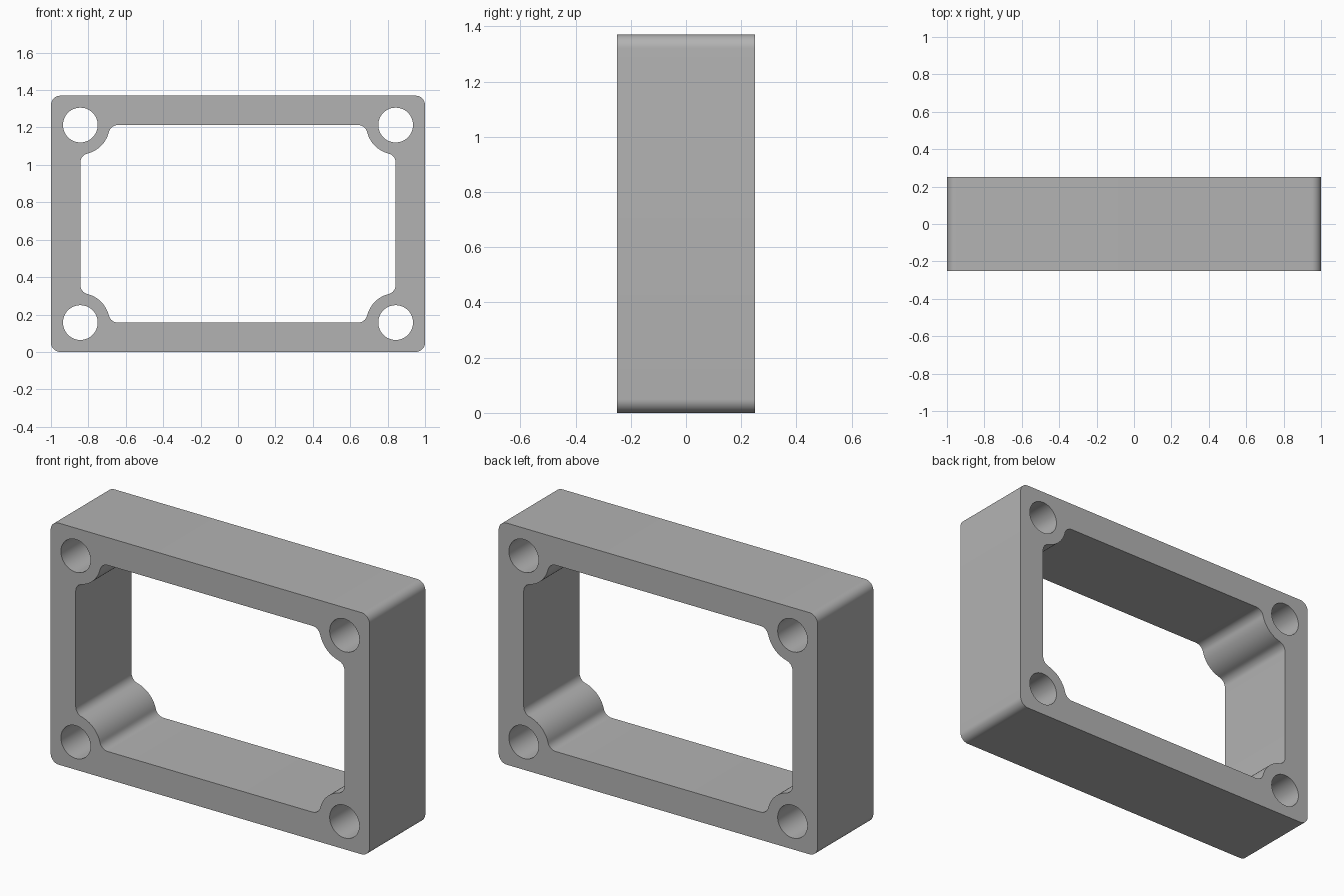
import bpy, bmesh
from math import pi, sin, cos, sqrt, atan2, radians

cube = bpy.data.objects.get("Cube")
if cube:
    bpy.data.objects.remove(cube, do_unlink=True)

WIDTH, HEIGHT, DEPTH = 2.0, 1.37, 0.5
WALL = 0.157           # also the radius of the corner bosses
FILLET = 0.05
HOLE = 0.093
HX, HZ = WIDTH / 2 - WALL, HEIGHT / 2 - WALL   # screw hole centres


def arc(cx, cz, r, a0, a1, steps):
    return [(cx + r * cos(a0 + (a1 - a0) * i / steps),
             cz + r * sin(a0 + (a1 - a0) * i / steps)) for i in range(steps + 1)]


def four_corners(quarter):
    """Mirror an upper-right corner outline, ordered counter-clockwise, into a loop."""
    left = [(-x, z) for x, z in reversed(quarter)]
    return quarter + left + [(-x, -z) for x, z in quarter] + [(-x, -z) for x, z in left]


# Outer rounded rectangle
outer = four_corners(arc(WIDTH / 2 - FILLET, HEIGHT / 2 - FILLET, FILLET, 0, pi / 2, 10))

# Inner opening: fillet, boss arc and fillet at each corner
d = sqrt((WALL + FILLET) ** 2 - FILLET ** 2)
t = atan2(FILLET, d)
corner = arc(HX - FILLET, HZ - d, FILLET, 0, pi / 2 - t, 8)
corner += arc(HX, HZ, WALL, 3 * pi / 2 - t, pi + t, 20)[1:-1]
corner += arc(HX - d, HZ - FILLET, FILLET, t, pi / 2, 8)
inner = four_corners(corner)

# Screw holes
loops = [outer, inner]
for sx in (-1, 1):
    for sz in (-1, 1):
        loops.append(arc(sx * HX, sz * HZ, HOLE, 0, 2 * pi, 48)[:-1])

# Fill the face and extrude it through the depth
bm = bmesh.new()
edges = []
for loop in loops:
    verts = [bm.verts.new((x, -DEPTH / 2, z + HEIGHT / 2)) for x, z in loop]
    edges += [bm.edges.new((verts[i - 1], verts[i])) for i in range(len(verts))]
bmesh.ops.triangle_fill(bm, use_beauty=True, use_dissolve=False, edges=edges, normal=(0, -1, 0))
result = bmesh.ops.extrude_face_region(bm, geom=bm.faces[:], use_keep_orig=True)
moved = [v for v in result["geom"] if isinstance(v, bmesh.types.BMVert)]
bmesh.ops.translate(bm, verts=moved, vec=(0, DEPTH, 0))
bmesh.ops.recalc_face_normals(bm, faces=bm.faces[:])
mesh = bpy.data.meshes.new("spacer_frame")
bm.to_mesh(mesh)
bm.free()

frame = bpy.data.objects.new("spacer_frame", mesh)
bpy.context.collection.objects.link(frame)

# Plain grey
grey = bpy.data.materials.new("plain grey")
grey.use_nodes = True
colour = (0.45, 0.45, 0.45, 1)
grey.diffuse_color = colour
grey.node_tree.nodes["Principled BSDF"].inputs["Base Color"].default_value = colour
mesh.materials.append(grey)

bpy.ops.object.select_all(action="DESELECT")
frame.select_set(True)
bpy.context.view_layer.objects.active = frame
bpy.ops.object.shade_smooth_by_angle(angle=radians(30))
